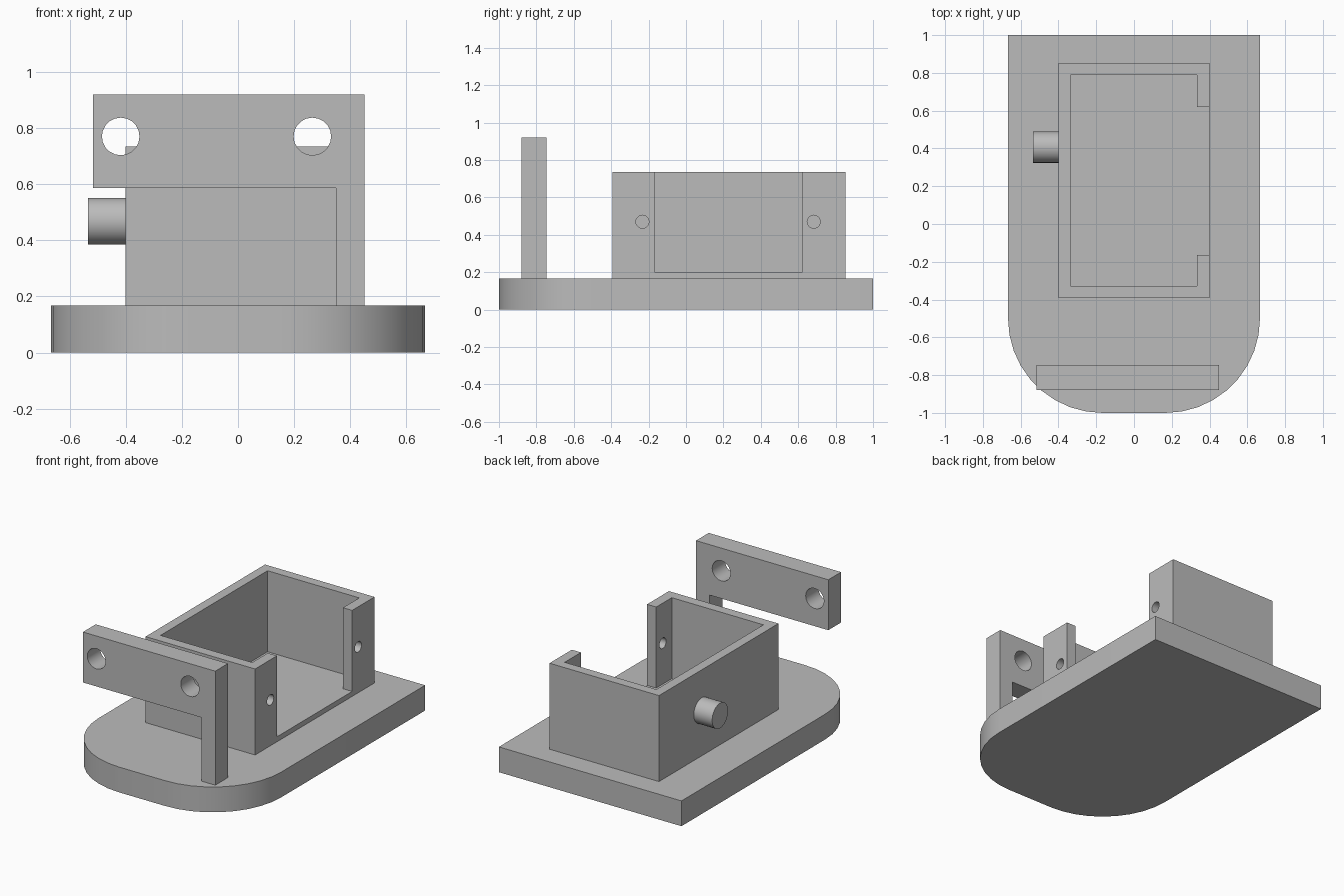
import bpy, bmesh
from math import cos, sin, pi, radians
from mathutils import Matrix

cube = bpy.data.objects.get("Cube")
if cube:
    bpy.data.objects.remove(cube)

grey = bpy.data.materials.new("plain grey")
grey.use_nodes = True
grey.diffuse_color = (0.5, 0.5, 0.5, 1)
grey.node_tree.nodes["Principled BSDF"].inputs["Base Color"].default_value = (0.5, 0.5, 0.5, 1)


def finish(name, bm):
    bmesh.ops.recalc_face_normals(bm, faces=bm.faces)
    mesh = bpy.data.meshes.new(name)
    bm.to_mesh(mesh)
    bm.free()
    mesh.materials.append(grey)
    obj = bpy.data.objects.new(name, mesh)
    bpy.context.collection.objects.link(obj)
    return obj


def prism(name, outline, start, depth):
    """Extrude a closed outline of 3D points along depth."""
    bm = bmesh.new()
    face = bm.faces.new([bm.verts.new([a + b for a, b in zip(p, start)]) for p in outline])
    new = bmesh.ops.extrude_face_region(bm, geom=[face])["geom"]
    bmesh.ops.translate(bm, vec=depth, verts=[v for v in new if isinstance(v, bmesh.types.BMVert)])
    return finish(name, bm)


def block(name, x0, x1, y0, y1, z0, z1):
    return prism(name, [(x0, y0, 0), (x1, y0, 0), (x1, y1, 0), (x0, y1, 0)],
                 (0, 0, z0), (0, 0, z1 - z0))


def rod(name, centre, radius, length, axis, sides):
    bm = bmesh.new()
    turn = Matrix.Rotation(pi / 2, 4, 'Y' if axis == 'X' else 'X')
    bmesh.ops.create_cone(bm, cap_ends=True, segments=sides, radius1=radius, radius2=radius,
                          depth=length, matrix=Matrix.Translation(centre) @ turn)
    return finish(name, bm)


def cut(target, cutters):
    for cutter in cutters:
        mod = target.modifiers.new("cut", 'BOOLEAN')
        mod.object = cutter
        mod.solver = 'EXACT'
        bpy.context.view_layer.objects.active = target
        bpy.ops.object.modifier_apply(modifier=mod.name)
        bpy.data.objects.remove(cutter)


def smooth(obj):
    bpy.ops.object.select_all(action='DESELECT')
    obj.select_set(True)
    bpy.context.view_layer.objects.active = obj
    bpy.ops.object.shade_smooth_by_angle(angle=radians(35))


# Base slab with two rounded front corners
half, r, top = 0.667, 0.5, 0.167
arc = [(half - r + r * cos(a), -1 + r - r * sin(a), 0)
       for a in [i * pi / 2 / 9 for i in range(10)]]
outline = [(half, 1, 0)] + arc + [(-x, y, z) for x, y, z in reversed(arc)] + [(-half, 1, 0)]
base = prism("base", outline, (0, 0, 0), (0, 0, top))

# Open box with a side opening and a screw hole in each post
housing = block("housing", -0.4, 0.4, -0.393, 0.853, top, 0.735)
cut(housing, [
    block("cavity", -0.337, 0.333, -0.327, 0.79, 0.2, 1),
    block("side_opening", 0.2, 0.6, -0.165, 0.62, 0.2, 1),
    rod("front_screw_hole", (0.37, -0.233, 0.47), 0.035, 0.2, 'X', 20),
    rod("back_screw_hole", (0.37, 0.683, 0.47), 0.035, 0.2, 'X', 20)])

# Peg on the right side of the box
peg = rod("peg", (-0.467, 0.407, 0.468), 0.083, 0.134, 'X', 32)

# Upright bracket: bar on a single leg, with two holes
left, right, leg, low, high = -0.517, 0.45, 0.35, 0.587, 0.92
bracket = prism("front_bracket",
                [(left, 0, low), (leg, 0, low), (leg, 0, top), (right, 0, top),
                 (right, 0, high), (left, 0, high)], (0, -0.88, 0), (0, 0.133, 0))
cut(bracket, [rod("bracket_hole", (x, -0.81, 0.77), 0.067, 0.4, 'Y', 20)
              for x in (-0.418, 0.265)])

for part in (base, housing, peg, bracket):
    smooth(part)
